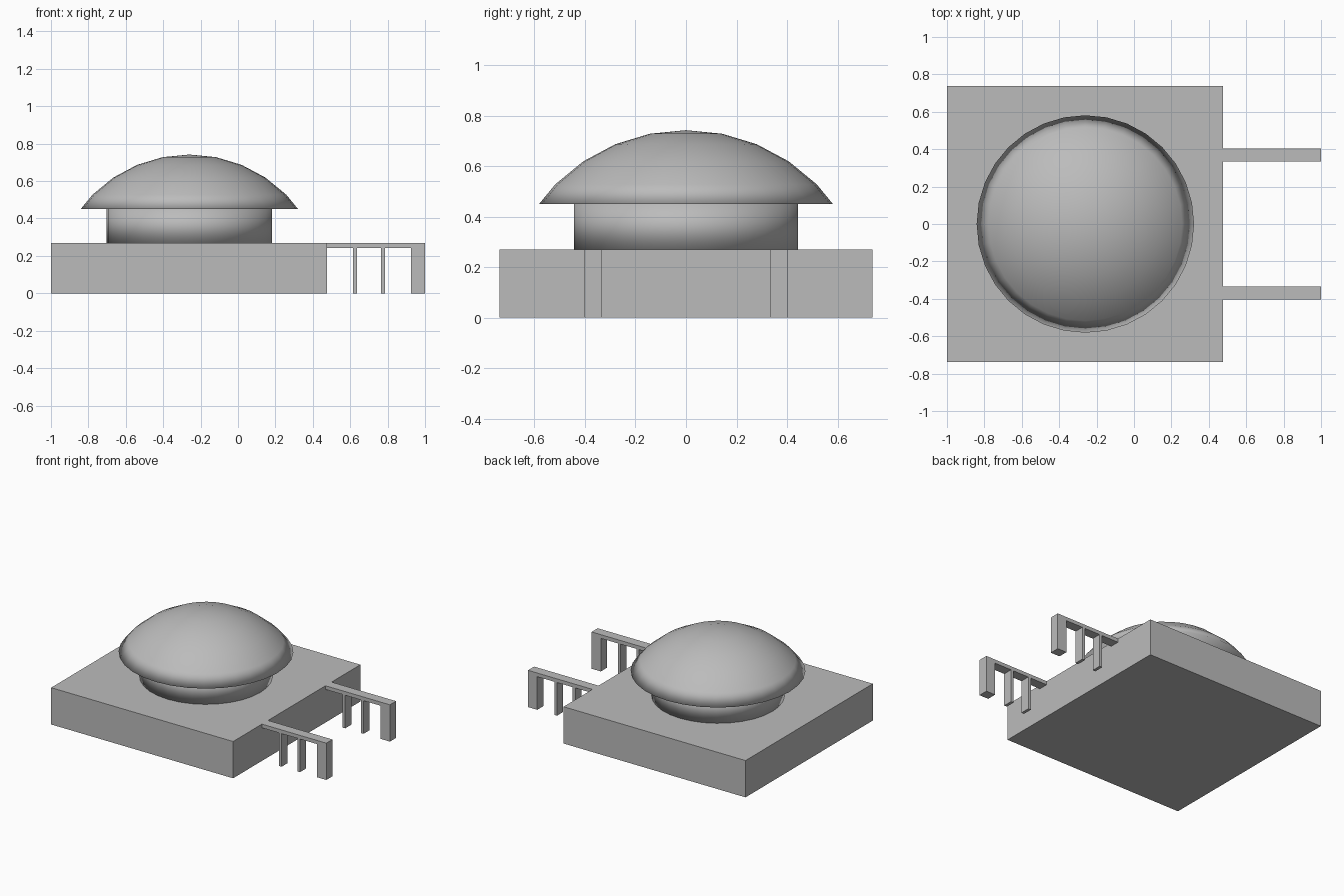
import bpy
import bmesh
import math
from mathutils import Matrix, Vector

cube = bpy.data.objects.get("Cube")
if cube:
    bpy.data.objects.remove(cube, do_unlink=True)

GREY = (0.5, 0.5, 0.5, 1.0)
mat = bpy.data.materials.new("plain grey")
mat.use_nodes = True
mat.diffuse_color = GREY
mat.node_tree.nodes["Principled BSDF"].inputs["Base Color"].default_value = GREY


def finish(name, bm, smooth=False):
    """Turn a bmesh into a named object with the grey material."""
    bmesh.ops.recalc_face_normals(bm, faces=bm.faces)
    for face in bm.faces:
        face.smooth = smooth
    mesh = bpy.data.meshes.new(name)
    bm.to_mesh(mesh)
    bm.free()
    mesh.materials.append(mat)
    obj = bpy.data.objects.new(name, mesh)
    bpy.context.collection.objects.link(obj)
    return obj


def box(name, x, y, z):
    """Box spanning the given (low, high) ranges."""
    bm = bmesh.new()
    size = Vector([r[1] - r[0] for r in (x, y, z)])
    mid = Vector([(r[0] + r[1]) / 2 for r in (x, y, z)])
    bmesh.ops.create_cube(bm, size=1,
                          matrix=Matrix.Translation(mid) @ Matrix.Diagonal(size).to_4x4())
    return finish(name, bm)


BASE_TOP = 0.27
BASE_EDGE = 0.477
DOME_X = -0.26
RIM_Z = 0.45

# Square base slab
box("base", (-1, BASE_EDGE), (-0.738, 0.738), (0, BASE_TOP))

# Round drum under the dome, softly shaded
bm = bmesh.new()
bmesh.ops.create_cone(bm, cap_ends=True, segments=32, radius1=0.443, radius2=0.443,
                      depth=RIM_Z - BASE_TOP,
                      matrix=Matrix.Translation((DOME_X, 0, (RIM_Z + BASE_TOP) / 2)))
finish("drum", bm, smooth=True)

# Dome: the top of a sphere, cut flat and capped at the rim
bm = bmesh.new()
bmesh.ops.create_uvsphere(bm, u_segments=32, v_segments=16, radius=0.732,
                          matrix=Matrix.Translation((DOME_X, 0, 0.01)))
cut = bmesh.ops.bisect_plane(bm, geom=bm.verts[:] + bm.edges[:] + bm.faces[:],
                             plane_co=(0, 0, RIM_Z), plane_no=(0, 0, 1),
                             clear_inner=True)
rim = [e for e in cut["geom_cut"] if isinstance(e, bmesh.types.BMEdge)]
bmesh.ops.holes_fill(bm, edges=rim)
finish("dome", bm, smooth=True)

# Two railings reaching out from the left side
RAIL_BOTTOM = 0.243
for side, sign in (("front", -1), ("back", 1)):
    y = sorted((sign * 0.333, sign * 0.404))
    box(side + "_rail", (BASE_EDGE, 0.925), y, (RAIL_BOTTOM, BASE_TOP))
    box(side + "_end_post", (0.925, 1), y, (0, BASE_TOP))
    for i, x in enumerate((0.615, 0.764)):
        box(f"{side}_thin_post_{i + 1}", (x, x + 0.022), y, (0, RAIL_BOTTOM))
